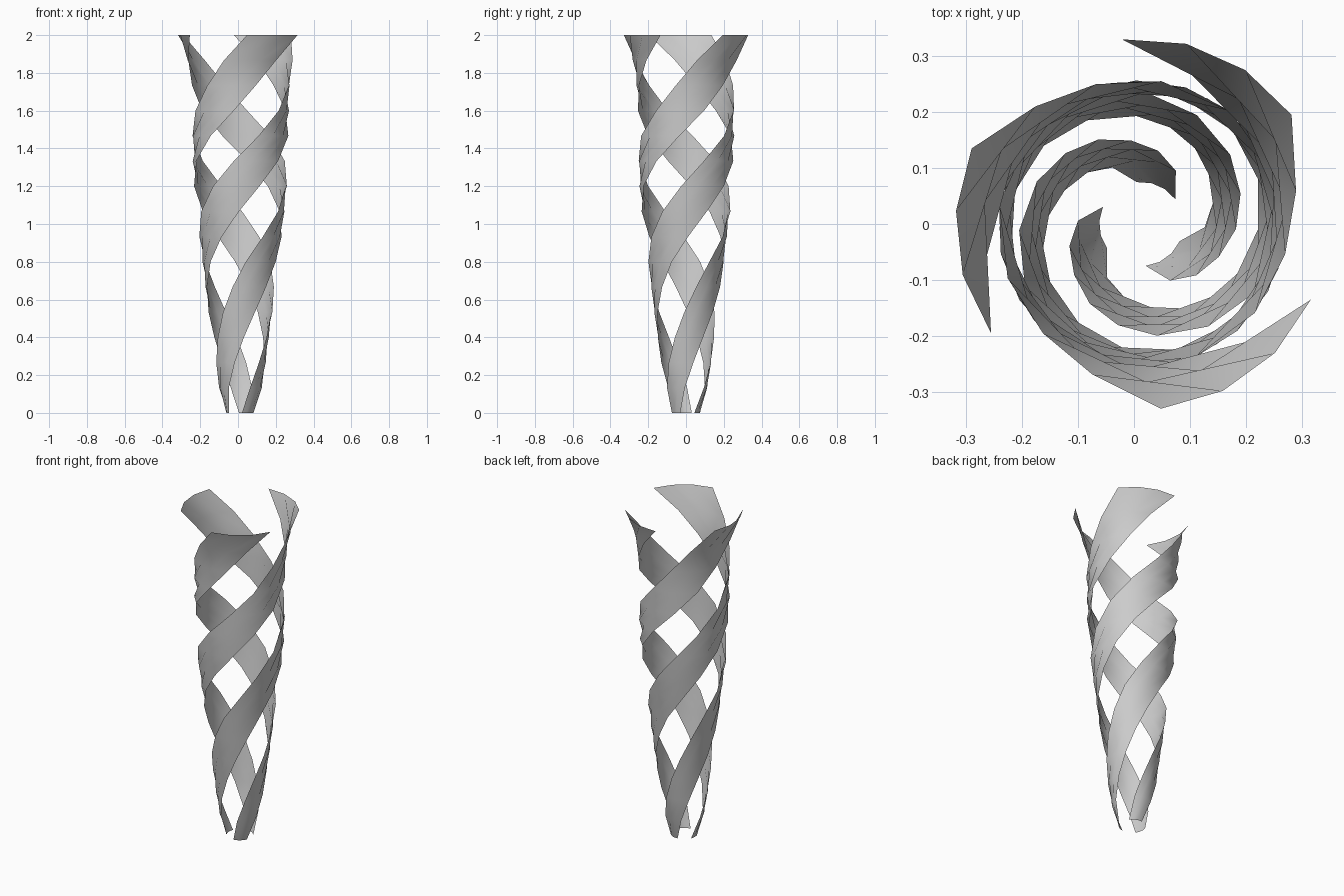
import bpy, math

if "Cube" in bpy.data.objects:
    bpy.data.objects.remove(bpy.data.objects["Cube"])

# Radius and twist (degrees) of each evenly spaced row, from base to flared top
RADIUS = [.075, .113, .134, .150, .169, .185, .201, .218,
          .235, .247, .253, .256, .257, .262, .282, .331]
TWIST = [0, 21, 41, 61, 81, 101, 122, 147, 172, 198, 226, 256, 286, 312, 336, 360]
HEIGHT, COLS, WIDTH, START, CENTRE_X = 2.0, 3, 60, 36, 0.013

grey = bpy.data.materials.new("grey")
grey.diffuse_color = (0.6, 0.6, 0.6, 1)
grey.use_nodes = True
grey.node_tree.nodes["Principled BSDF"].inputs["Base Color"].default_value = grey.diffuse_color


def ribbon(name, turn):
    """One helical band: a 60 degree arc lifted and twisted row by row."""
    rows = len(RADIUS)
    verts, faces = [], []
    for i, (r, w) in enumerate(zip(RADIUS, TWIST)):
        for j in range(COLS + 1):
            a = math.radians(START + turn + w + WIDTH * j / COLS)
            verts.append((CENTRE_X + r * math.cos(a), r * math.sin(a),
                          HEIGHT * i / (rows - 1)))
    n = COLS + 1
    for i in range(rows - 1):
        for j in range(COLS):
            k = i * n + j
            faces.append((k, k + 1, k + n + 1, k + n))
    mesh = bpy.data.meshes.new(name)
    mesh.from_pydata(verts, [], faces)
    mesh.materials.append(grey)
    mesh.shade_smooth()
    bpy.context.collection.objects.link(bpy.data.objects.new(name, mesh))


# Three bands, a third of a turn apart
for i in range(3):
    ribbon(f"spiral_band_{i + 1}", 120 * i)
